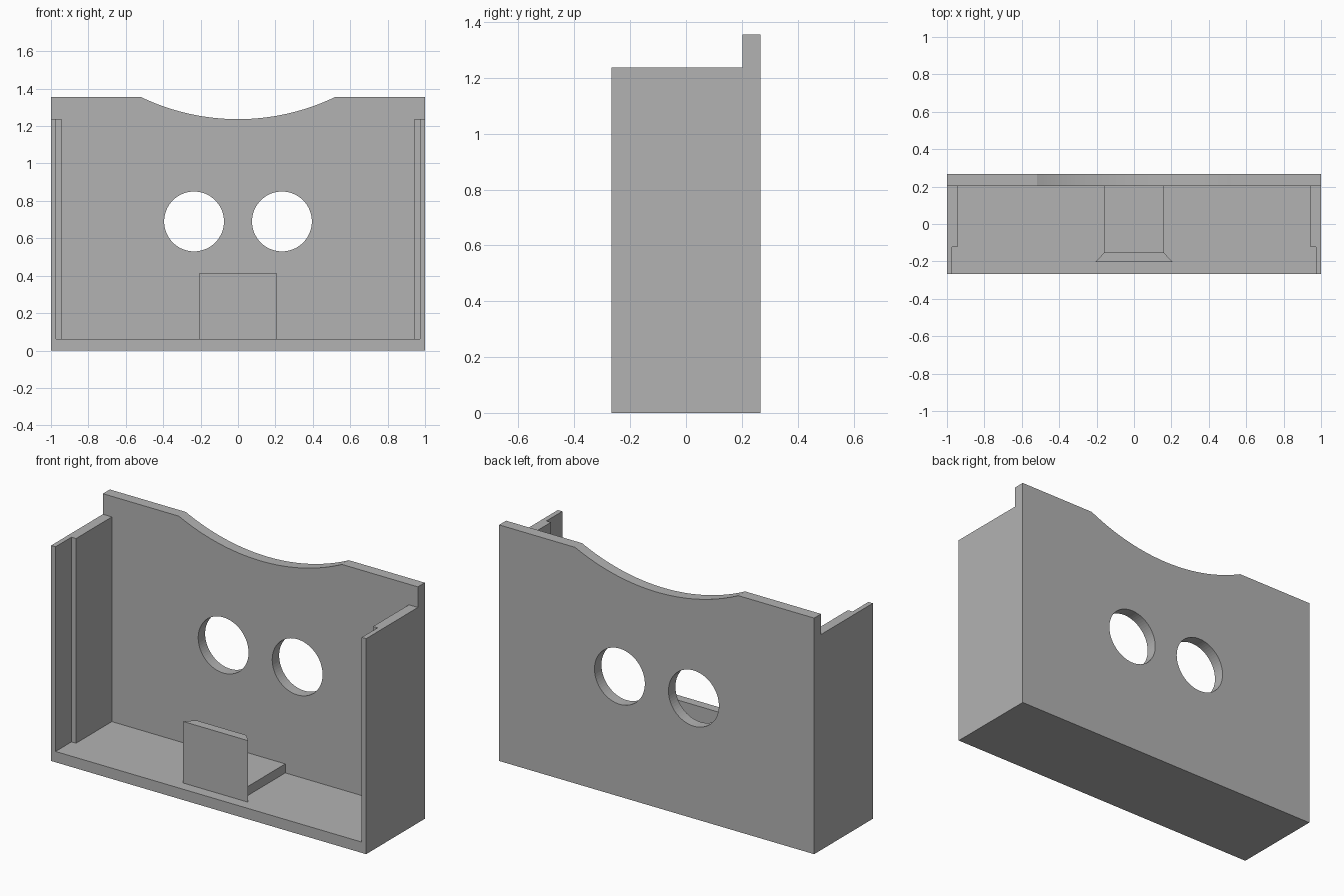
import bpy
import bmesh
import math

# Remove the default object only
cube = bpy.data.objects.get("Cube")
if cube:
    bpy.data.objects.remove(cube, do_unlink=True)

# One plain grey for the whole model
grey = bpy.data.materials.new("plain_grey")
grey.use_nodes = True
colour = (0.45, 0.45, 0.45, 1.0)
grey.diffuse_color = colour
grey.node_tree.nodes["Principled BSDF"].inputs["Base Color"].default_value = colour

# Main dimensions
HALF_W, HALF_D = 1.0, 0.266
HEIGHT, WALL_TOP, FLOOR = 1.355, 1.237, 0.062
BACK_IN = 0.203      # inner face of the back panel
STEP_Y = -0.122      # where the side walls become thinner


def add_object(name, bm):
    bmesh.ops.recalc_face_normals(bm, faces=bm.faces)
    mesh = bpy.data.meshes.new(name)
    bm.to_mesh(mesh)
    bm.free()
    mesh.materials.append(grey)
    obj = bpy.data.objects.new(name, mesh)
    bpy.context.collection.objects.link(obj)
    return obj


def prism(name, points, offset):
    """Close a planar outline and extrude it by the offset vector."""
    bm = bmesh.new()
    face = bm.faces.new([bm.verts.new(p) for p in points])
    new = bmesh.ops.extrude_face_region(bm, geom=[face], use_keep_orig=True)["geom"]
    bmesh.ops.translate(bm, vec=offset,
                        verts=[v for v in new if isinstance(v, bmesh.types.BMVert)])
    return add_object(name, bm)


def upright(name, outline, z0, z1):
    """Extrude a plan outline vertically."""
    return prism(name, [(x, y, z0) for x, y in outline], (0, 0, z1 - z0))


def rectangle(half_x, y0, y1):
    return [(-half_x, y0), (half_x, y0), (half_x, y1), (-half_x, y1)]


# Back panel with a shallow arc dipping into its top edge
chord = 0.518
sag = HEIGHT - WALL_TOP
radius = (chord ** 2 + sag ** 2) / (2 * sag)
sweep = math.asin(chord / radius)
steps = 40
outline = [(-HALF_W, 0), (HALF_W, 0), (HALF_W, HEIGHT)]
for i in range(steps + 1):
    a = sweep * (1 - 2 * i / steps)
    outline.append((radius * math.sin(a), WALL_TOP + radius * (1 - math.cos(a))))
outline.append((-HALF_W, HEIGHT))
back_panel = prism("back_panel", [(x, BACK_IN, z) for x, z in outline],
                   (0, HALF_D - BACK_IN, 0))

# Two round holes through the back panel
for side, label in ((1, "left"), (-1, "right")):
    ring = [(side * 0.235 + 0.16 * math.cos(math.tau * i / 64), 0.0,
             0.69 + 0.16 * math.sin(math.tau * i / 64)) for i in range(64)]
    cutter = prism(label + "_hole_cutter", ring, (0, 0.5, 0))
    cutter.hide_render = True
    cutter.hide_viewport = True
    cutter.display_type = "WIRE"
    cut = back_panel.modifiers.new(label + "_hole", "BOOLEAN")
    cut.operation = "DIFFERENCE"
    cut.solver = "EXACT"
    cut.object = cutter

# Smooth the arc and hole walls while keeping the corners sharp
bpy.ops.object.select_all(action="DESELECT")
back_panel.select_set(True)
bpy.context.view_layer.objects.active = back_panel
bpy.ops.object.shade_smooth_by_angle(angle=math.radians(20))

# Floor
upright("floor", rectangle(HALF_W, -HALF_D, BACK_IN), 0, FLOOR)

# Side walls, stepped thinner towards the open front
for side, label in ((1, "left"), (-1, "right")):
    plan = [(HALF_W, -HALF_D), (HALF_W, BACK_IN), (0.943, BACK_IN),
            (0.943, STEP_Y), (0.972, STEP_Y), (0.972, -HALF_D)]
    upright(label + "_side_wall", [(side * x, y) for x, y in plan], FLOOR, WALL_TOP)

# Low rail on the floor, ending in a bevelled upright plate
upright("floor_rail", rectangle(0.158, -0.152, BACK_IN), FLOOR, FLOOR + 0.052)
upright("front_plate", [(-0.207, -0.203), (0.207, -0.203),
                        (0.158, -0.152), (-0.158, -0.152)], FLOOR, 0.415)
